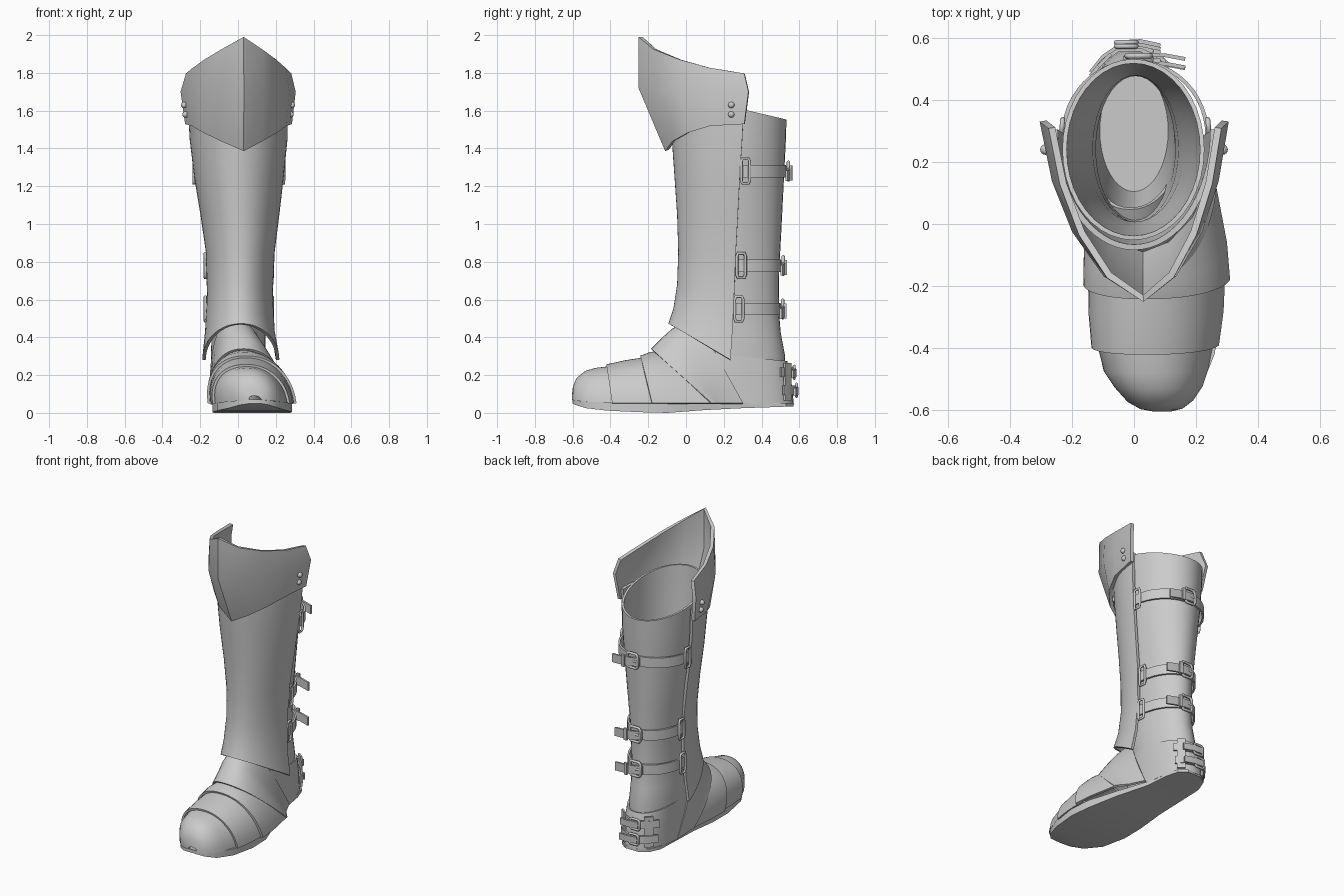
import bpy, bmesh
from math import sin, cos, pi, radians
from mathutils import Vector

if "Cube" in bpy.data.objects:
    bpy.data.objects.remove(bpy.data.objects["Cube"])


def finish(ob, thick=0, angle=35):
    bpy.ops.object.select_all(action='DESELECT')
    ob.select_set(True)
    bpy.context.view_layer.objects.active = ob
    if thick:
        m = ob.modifiers.new("thickness", 'SOLIDIFY')
        m.thickness, m.offset = thick, 0
        bpy.ops.object.modifier_apply(modifier=m.name)
    bpy.ops.object.shade_smooth_by_angle(angle=radians(angle))
    return ob


def loft(name, rows, closed=False, caps=(), thick=0, angle=35):
    """Skin a surface through rows of points."""
    bm = bmesh.new()
    vs = [[bm.verts.new(p) for p in r] for r in rows]
    n = len(rows[0])
    for a, b in zip(vs, vs[1:]):
        for i in range(n if closed else n - 1):
            j = (i + 1) % n
            bm.faces.new((a[i], a[j], b[j], b[i]))
    for c in caps:
        bm.faces.new(vs[c])
    bmesh.ops.recalc_face_normals(bm, faces=bm.faces)
    me = bpy.data.meshes.new(name)
    bm.to_mesh(me)
    bm.free()
    ob = bpy.data.objects.new(name, me)
    bpy.context.collection.objects.link(ob)
    return finish(ob, thick, angle)


def power(v, e):
    return (abs(v) ** e) * (1 if v >= 0 else -1)


def oval(z, cx, yf, yb, rx, e=1.0, tilt=0.0, n=40):
    """Horizontal ring between front yf and back yb."""
    cy, ry = (yf + yb) / 2, (yb - yf) / 2
    out = []
    for i in range(n):
        a = 2 * pi * i / n
        y = cy + ry * power(sin(a), e)
        out.append((cx + rx * power(cos(a), e), y, z - tilt * (y - 0.33)))
    return out


def arch(yt, yb, cx, w, h, zb=0.05, skew=-0.03, n=28):
    """Arch over the foot; crown at yt, ends at yb."""
    out = []
    for i in range(n + 1):
        t = pi * i / n
        s = max(0.0, sin(t)) ** 0.9
        out.append((cx + w * power(cos(t), 0.9) + skew * s * w / 0.2, yb + (yt - yb) * s, zb + h * s))
    return out


def strip(name, pts, z, h, thick=0.012, drop=0.0):
    """Strap standing on edge along plan points."""
    n = len(pts) - 1
    rows = [[(x, y, z + s * h / 2 - drop * i / n) for i, (x, y) in enumerate(pts)] for s in (-1, 1)]
    return loft(name, rows, thick=thick)


def frame(name, c, along, w, h, r=0.008, prong=False):
    """Rectangular wire buckle or ring; 'along' is its horizontal direction."""
    cu = bpy.data.curves.new(name, 'CURVE')
    cu.dimensions, cu.bevel_depth, cu.bevel_resolution = '3D', r, 2
    c, u, v = Vector(c), Vector(along).normalized() * w / 2, Vector((0, 0, h / 2))
    k = 0.75
    loop = [u + v * k, u * k + v, -u * k + v, -u + v * k, -u - v * k, -u * k - v, u * k - v, u - v * k]
    for pts, cyc in ((loop, True), ([-u, u * 1.05], False))[:2 if prong else 1]:
        sp = cu.splines.new('POLY')
        sp.points.add(len(pts) - 1)
        for p, q in zip(sp.points, pts):
            p.co = (*(c + q), 1)
        sp.use_cyclic_u = cyc
    ob = bpy.data.objects.new(name, cu)
    bpy.context.collection.objects.link(ob)


# Sole with toe spring: y, left, right, underside, top
sole = [(-.6, .06, .12, .05, .072), (-.585, .01, .165, .042, .068), (-.53, -.05, .215, .025, .062),
        (-.42, -.11, .26, .012, .056), (-.25, -.135, .285, .004, .052), (-.1, -.13, .275, 0, .05),
        (.1, -.125, .215, .015, .05), (.3, -.13, .145, .025, .052), (.45, -.13, .125, .03, .052),
        (.53, -.1, .1, .033, .052), (.568, -.045, .05, .035, .052)]
loft("sole", [[(l, y, b), (r, y, b), (r, y, t), (l, y, t)] for y, l, r, b, t in sole],
     closed=True, caps=(0, -1))

# Inner boot shaft: z, centre x, front y, back y, half width
shaft = [(.06, 0, .1, .5, .115), (.3, 0, .04, .518, .137), (.42, .003, .01, .495, .135),
         (.55, .005, 0, .484, .135), (.75, .005, 0, .486, .145), (.95, .003, 0, .497, .165),
         (1.25, 0, -.02, .512, .2), (1.45, 0, -.035, .522, .218)]
loft("boot_shaft", [oval(*r) for r in shaft] + [oval(1.6, -.002, -.045, .525, .222, tilt=.24)],
     closed=True, caps=(0,), thick=.014)

# Heel counter
loft("heel_counter", [oval(.045, -.002, -.02, .565, .138, .85), oval(.15, -.002, 0, .554, .138, .85),
                      oval(.24, 0, .02, .54, .138, .88), oval(.295, 0, .04, .53, .138, .92, tilt=.11)],
     closed=True, thick=.012)

# Overlapping foot plates: crown y, side y, centre x, half width, height
plates = {
    "toe_cap": [(-.597, -.597, .09, .03, .02, .07), (-.592, -.589, .088, .065, .07, .066),
                (-.575, -.565, .085, .1, .118, .062), (-.53, -.52, .08, .135, .158, .058),
                (-.48, -.47, .072, .16, .176, .055), (-.38, -.35, .07, .186, .193)],
    "front_lame": [(-.42, -.39, .07, .197, .2), (-.32, -.28, .073, .209, .222), (-.2, -.14, .075, .213, .24)],
    "middle_lame": [(-.24, -.18, .075, .228, .246), (-.19, -.06, .071, .222, .265), (-.12, .15, .06, .193, .275)],
    "ankle_plate": [(-.18, .13, .06, .203, .285), (-.125, .165, .05, .187, .34),
                    (-.07, .2, .035, .172, .39), (.05, .3, .01, .15, .45)],
}
for name, st in plates.items():
    loft(name, [arch(*s) for s in st], thick=.014)

# Shin greave: front z, side z, front y, back y, half width, centre x
shin = [(.47, .28, -.085, .235, .195, .015), (.55, .42, -.058, .245, .176, .01), (.68, .62, -.038, .255, .165, .01),
        (.85, .85, -.032, .264, .173, .012), (1.05, 1.05, -.038, .275, .2, .01), (1.25, 1.25, -.052, .285, .228, .005),
        (1.45, 1.45, -.066, .298, .25, .003), (1.62, 1.6, -.075, .305, .255, 0)]


def greave_row(zf, zs, yf, yb, rx, cx):
    row = []
    for i in range(33):
        a = -pi / 2 + pi * i / 32
        row.append((cx + rx * sin(a), yb - (yb - yf) * cos(a), zs + (zf - zs) * cos(a)))
    return row


loft("shin_greave", [greave_row(*r) for r in shin], thick=.018)

# Knee plate: half-rows from the ridge to the rear edge, mirrored
bottom = [(0, -.1, 1.39), (.1, -.065, 1.44), (.185, .015, 1.485), (.24, .13, 1.52), (.272, .31, 1.53)]
middle = [(0, -.24, 1.72), (.11, -.16, 1.71), (.2, -.02, 1.7), (.258, .14, 1.7), (.294, .332, 1.7)]
top = [(0, -.24, 1.99), (.1, -.165, 1.925), (.18, -.03, 1.87), (.235, .13, 1.825), (.268, .31, 1.795)]


def knee_row(half):
    pts = [(s * x, y, z) for s, h in ((-1, half[::-1]), (1, half[1:])) for x, y, z in h]
    return [(x + .03 * (1 - abs(x) / .3), y, z) for x, y, z in pts]


loft("knee_plate", [knee_row(r) for r in (bottom, middle, top)], thick=.022, angle=40)

# Knee plate rivets
for s in (-1, 1):
    for z in (1.63, 1.58):
        bpy.ops.mesh.primitive_uv_sphere_add(segments=16, ring_count=8, radius=.017,
                                             location=(s * (.281 + (z - 1.6) * .15), .24, z))
        bpy.context.object.name = "knee_rivet"
        finish(bpy.context.object)

# Leg straps: z, half width, anchor y, back y
for z, rx, ya, yb in ((1.28, .232, .285, .524), (.78, .172, .262, .497), (.55, .172, .25, .494)):
    arc = [(.004 + rx * cos(pi * i / 24), ya + (yb - ya) * sin(pi * i / 24)) for i in range(25)]
    strip("leg_strap", arc, z, .066)
    strip("strap_tail", [(-.035, yb + .012), (.03, yb + .022), (.1, yb + .02), (.165, yb + .008)],
          z, .056, drop=.025)
    frame("strap_buckle", (.015, yb + .018, z), (1, 0, 0), .075, .095, .009, prong=True)
    strip("strap_keeper", [(.062, yb + .032), (.085, yb + .03)], z - .01, .078, .014)
    for s in (-1, 1):
        frame("strap_ring", (.004 + s * (rx + .004), ya + .03, z), (-s * .1, 1, 0), .045, .13)

# Heel straps with buckles
for z, yb in ((.215, .552), (.12, .564)):
    strip("heel_strap", [(-.14, yb - .075), (-.1, yb - .025), (-.05, yb + .01), (.02, yb + .01),
                         (.075, yb - .015), (.11, yb - .05)], z, .048)
    strip("heel_strap_tail", [(-.05, yb + .022), (.02, yb + .026), (.085, yb + .012)], z, .042, drop=.01)
    frame("heel_buckle", (-.025, yb + .021, z), (1, 0, 0), .065, .066, .008, prong=True)

# Split flaps down the back of the heel
for x0, x1, y0, y1 in ((-.115, -.075, .508, .548), (.06, .1, .555, .522)):
    strip("heel_flap", [(x0, y0), (x1, y1)], .165, .2, .012)
